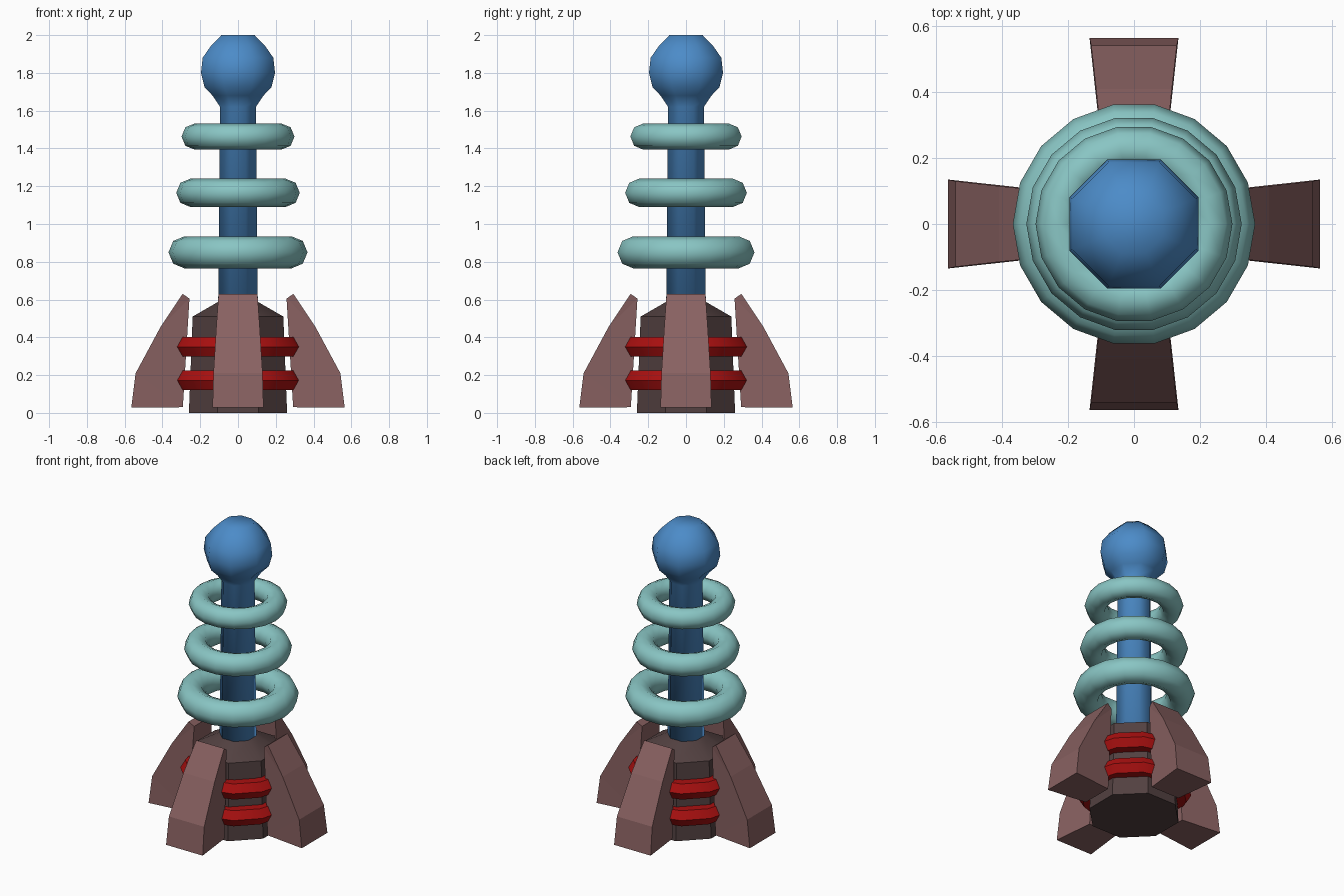
import bpy, bmesh
from math import sin, cos, pi, radians

if "Cube" in bpy.data.objects:
    bpy.data.objects.remove(bpy.data.objects["Cube"])


def material(name, rgb):
    m = bpy.data.materials.new(name)
    m.diffuse_color = (*rgb, 1)
    m.use_nodes = True
    m.node_tree.nodes["Principled BSDF"].inputs["Base Color"].default_value = m.diffuse_color
    return m


BLUE = material("blue", (0.072, 0.26, 0.58))
TEAL = material("pale teal", (0.25, 0.56, 0.55))
RED = material("red", (0.40, 0.005, 0.005))
LEG = material("dusty brown", (0.25, 0.12, 0.12))
CORE = material("dark brown", (0.085, 0.052, 0.052))


def finish(name, bm, mat, angle=None):
    bmesh.ops.recalc_face_normals(bm, faces=bm.faces)
    me = bpy.data.meshes.new(name)
    bm.to_mesh(me)
    bm.free()
    me.materials.append(mat)
    ob = bpy.data.objects.new(name, me)
    bpy.context.collection.objects.link(ob)
    if angle:
        bpy.ops.object.select_all(action='DESELECT')
        ob.select_set(True)
        bpy.context.view_layer.objects.active = ob
        if angle >= 180:
            bpy.ops.object.shade_smooth()
        else:
            bpy.ops.object.shade_smooth_by_angle(angle=radians(angle))
    return ob


def lathe(name, profile, mat, angle, n=8):
    """Capped solid of n flat sides; profile gives (apothem, z), flats face the axes."""
    bm = bmesh.new()
    rings = []
    for a, z in profile:
        r = a / cos(pi / n)
        rings.append([bm.verts.new((r * cos(2 * pi * (i + .5) / n),
                                    r * sin(2 * pi * (i + .5) / n), z)) for i in range(n)])
    for lo, hi in zip(rings, rings[1:]):
        for i in range(n):
            j = (i + 1) % n
            bm.faces.new((lo[i], lo[j], hi[j], hi[i]))
    bm.faces.new(rings[0])
    bm.faces.new(rings[-1])
    return finish(name, bm, mat, angle)


def ring(name, z, outer, tube, mat, n, m, angle):
    """Torus with n segments around and m around the tube."""
    bm = bmesh.new()
    grid = []
    for i in range(n):
        a = 2 * pi * i / n
        row = []
        for k in range(m):
            b = 2 * pi * k / m
            r = outer - tube + tube * cos(b)
            row.append(bm.verts.new((r * cos(a), r * sin(a), z + tube * sin(b))))
        grid.append(row)
    for i in range(n):
        for k in range(m):
            i2, k2 = (i + 1) % n, (k + 1) % m
            bm.faces.new((grid[i][k], grid[i2][k], grid[i2][k2], grid[i][k2]))
    return finish(name, bm, mat, angle)


# base core
lathe("base_core", [(.26, 0), (.24, .51), (.11, .585), (.09, .595)], CORE, 35)

# shaft with ball on top
lathe("shaft_and_ball", [(.105, .57), (.095, 1.62), (.135, 1.68), (.177, 1.725), (.196, 1.80),
                         (.187, 1.88), (.142, 1.945), (.088, 2.0)], BLUE, 180)

# floating coil rings
for i, (z, outer, tube) in enumerate([(.85, .368, .085), (1.165, .327, .075), (1.463, .299, .069)]):
    ring(f"coil_ring_{i + 1}", z, outer, tube, TEAL, 18, 8, 180)

# red bands around the core
for i, z in enumerate((.172, .35)):
    ring(f"red_band_{i + 1}", z, .35, .06, RED, 12, 6, 35)

# four splayed legs: (distance from axis, z, half width)
LEG_PROFILE = [(.565, .028, .135), (.542, .21, .13), (.41, .455, .115),
               (.293, .63, .103), (.257, .605, .095), (.292, .03, .105)]
for i, side in enumerate(("right", "back", "left", "front")):
    c, s = round(cos(i * pi / 2)), round(sin(i * pi / 2))
    bm = bmesh.new()
    a, b = [[bm.verts.new((c * d - s * w * k, s * d + c * w * k, z)) for d, z, w in LEG_PROFILE]
            for k in (-1, 1)]
    n = len(a)
    for p in range(n):
        q = (p + 1) % n
        bm.faces.new((a[p], a[q], b[q], b[p]))
    for v in (a, b):  # side walls as quads between outer and inner edges
        bm.faces.new((v[0], v[1], v[5]))
        bm.faces.new((v[1], v[2], v[4], v[5]))
        bm.faces.new((v[2], v[3], v[4]))
    finish(f"{side}_leg", bm, LEG)
